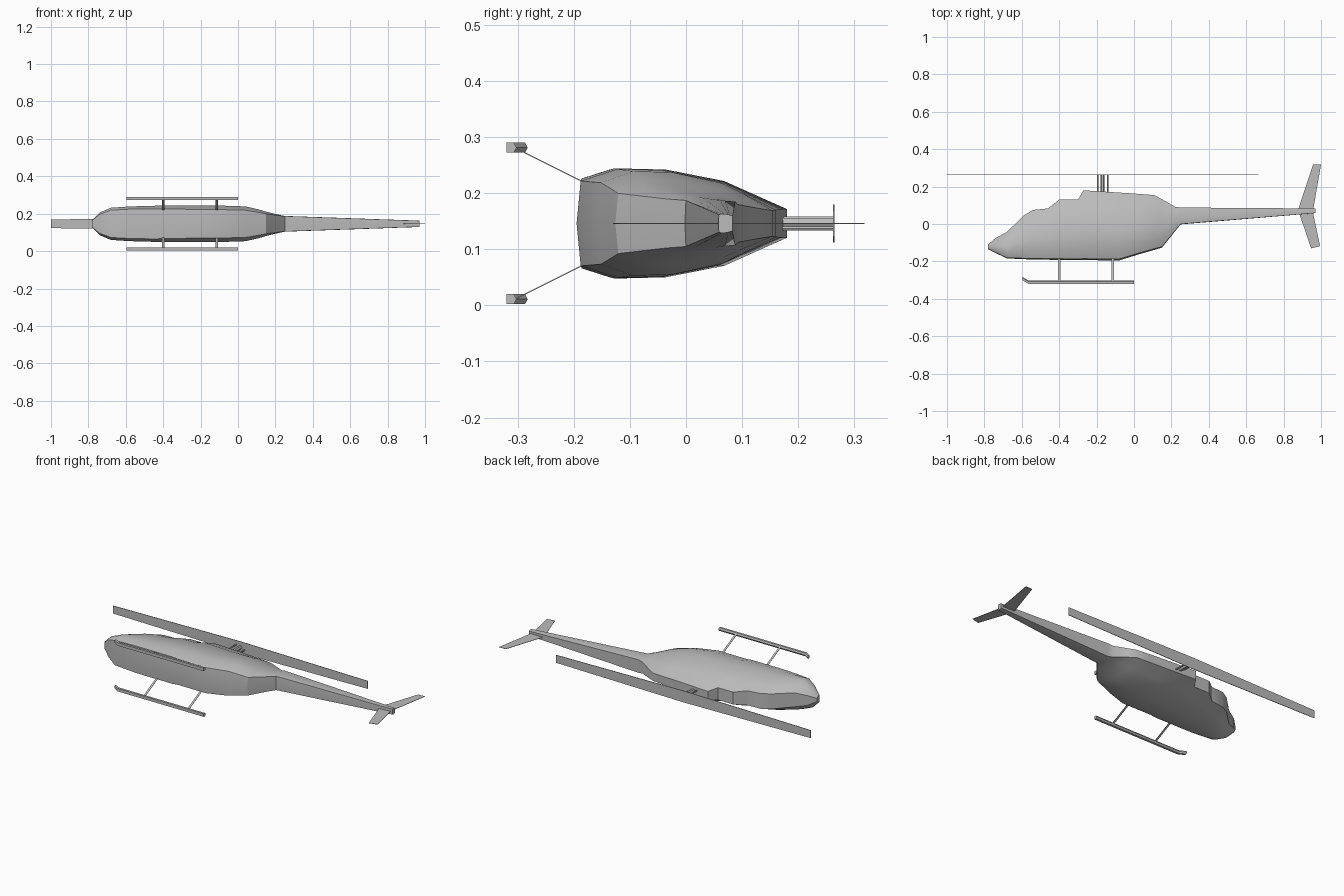
import bpy, bmesh
from mathutils import Vector

cube = bpy.data.objects.get("Cube")
if cube:
    bpy.data.objects.remove(cube, do_unlink=True)

MID = 0.146  # height of the symmetry plane; the aircraft lies on its side

grey = bpy.data.materials.new("plain_grey")
grey.use_nodes = True
grey.diffuse_color = (0.5, 0.5, 0.5, 1)
grey.node_tree.nodes["Principled BSDF"].inputs["Base Color"].default_value = (0.5, 0.5, 0.5, 1)


def finish(name, bm, smooth=False):
    bmesh.ops.recalc_face_normals(bm, faces=bm.faces[:])
    mesh = bpy.data.meshes.new(name)
    bm.to_mesh(mesh)
    bm.free()
    mesh.materials.append(grey)
    obj = bpy.data.objects.new(name, mesh)
    bpy.context.collection.objects.link(obj)
    if smooth:
        bpy.ops.object.select_all(action="DESELECT")
        obj.select_set(True)
        bpy.context.view_layer.objects.active = obj
        bpy.ops.object.shade_smooth_by_angle(angle=0.5)
    return obj


def loft(name, rings, smooth=False):
    """Skin a list of equal closed rings and cap both ends."""
    bm = bmesh.new()
    loops = [[bm.verts.new(p) for p in ring] for ring in rings]
    n = len(loops[0])
    for a, b in zip(loops, loops[1:]):
        for i in range(n):
            j = (i + 1) % n
            bm.faces.new((a[i], a[j], b[j], b[i]))
    bm.faces.new(loops[0])
    bm.faces.new(loops[-1])
    return finish(name, bm, smooth)


def plate(name, points, thickness):
    """Thin sheet centred on the given outline."""
    pts = [Vector(p) for p in points]
    half = (pts[1] - pts[0]).cross(pts[2] - pts[0]).normalized() * thickness / 2
    return loft(name, [[p - half for p in pts], [p + half for p in pts]])


# Fuselage and tail boom: half section as (height fraction, width fraction)
SECTION = [(0.02, 0.78), (0.2, 1), (0.42, 0.98), (0.7, 0.77), (0.8, 0.6), (1, 0.26)]


def section(x, low, high, width, square):
    ring = []
    for t, w in SECTION:
        w += (1 - w) * square
        ring.append((x, low + t * (high - low), w * width))
    full = [(x, low, 0)] + ring + [(px, py, -pz) for px, py, pz in reversed(ring)]
    return [(px, py, MID + pz) for px, py, pz in full]


# x, belly, roof, half width, squareness
STATIONS = [
    (-0.78, -0.135, -0.11, 0.02, 0.3),
    (-0.74, -0.155, -0.075, 0.06, 0.3),
    (-0.68, -0.184, -0.043, 0.086, 0.3),
    (-0.59, -0.188, 0.045, 0.092, 0.3),
    (-0.54, -0.19, 0.075, 0.094, 0.3),
    (-0.46, -0.191, 0.083, 0.096, 0.25),
    (-0.40, -0.192, 0.13, 0.098, 0.15),
    (-0.30, -0.193, 0.13, 0.098, 0.15),
    (-0.27, -0.193, 0.18, 0.098, 0),
    (-0.08, -0.195, 0.168, 0.097, 0),
    (0.04, -0.158, 0.16, 0.093, 0),
    (0.11, -0.138, 0.154, 0.077, 0.05),
    (0.15, -0.126, 0.132, 0.065, 0.2),
    (0.22, -0.038, 0.092, 0.048, 0.6),
    (0.25, -0.002, 0.088, 0.042, 0.9),
    (0.97, 0.058, 0.083, 0.017, 0.7),
]
loft("fuselage", [section(*s) for s in STATIONS], smooth=True)

# Tail fins
FINS = {
    "upper_fin": [(0.877, 0.075), (0.957, 0.318), (1.0, 0.318), (0.957, 0.07)],
    "lower_fin": [(0.877, 0.075), (0.947, -0.13), (0.995, -0.118), (0.955, 0.07)],
}
for name, outline in FINS.items():
    plate(name, [(x, y, MID) for x, y in outline], 0.002)

# Main rotor: one long blade tapering to both tips
HUB = -0.168
blade = [(-1.0, 0.023), (HUB, 0.034), (0.665, 0.023)]
outline = [(x, 0.265, MID + w) for x, w in blade]
outline += [(x, 0.265, MID - w) for x, w in reversed(blade)]
bm = bmesh.new()
bm.faces.new([bm.verts.new(p) for p in outline])
rotor = finish("rotor_blade", bm)
rotor.modifiers.new("thickness", "SOLIDIFY").thickness = 0.003


# Mast with two control rods
def post(name, x, z, r):
    ring = [(1, 0), (0.5, 0.87), (-0.5, 0.87), (-1, 0), (-0.5, -0.87), (0.5, -0.87)]
    loft(name, [[(x + r * a, y, z + r * b) for a, b in ring] for y in (0.15, 0.265)])


post("rotor_mast", HUB, MID, 0.011)
post("front_rod", HUB - 0.027, MID + 0.009, 0.004)
post("rear_rod", HUB + 0.027, MID - 0.009, 0.004)

# Landing skids with upturned tips, joined to the belly by flat struts
TUBE = [(-0.009, -0.009), (-0.009, 0.009), (0.004, 0.009), (0.009, 0), (0.004, -0.009)]
PATH = [(-0.597, -0.291), (-0.565, -0.311), (0.0, -0.311)]
for side, s in (("left", -1), ("right", 1)):
    z = MID + s * 0.135
    loft(side + "_skid", [[(x, y + a, z + b) for a, b in TUBE] for x, y in PATH])
    for end, x in (("front", -0.40), ("rear", -0.113)):
        foot, top = (-0.305, z), (-0.175, MID + s * 0.07)
        plate(f"{side}_{end}_strut",
              [(x - 0.006, *foot), (x + 0.006, *foot), (x + 0.006, *top), (x - 0.006, *top)], 0.002)
